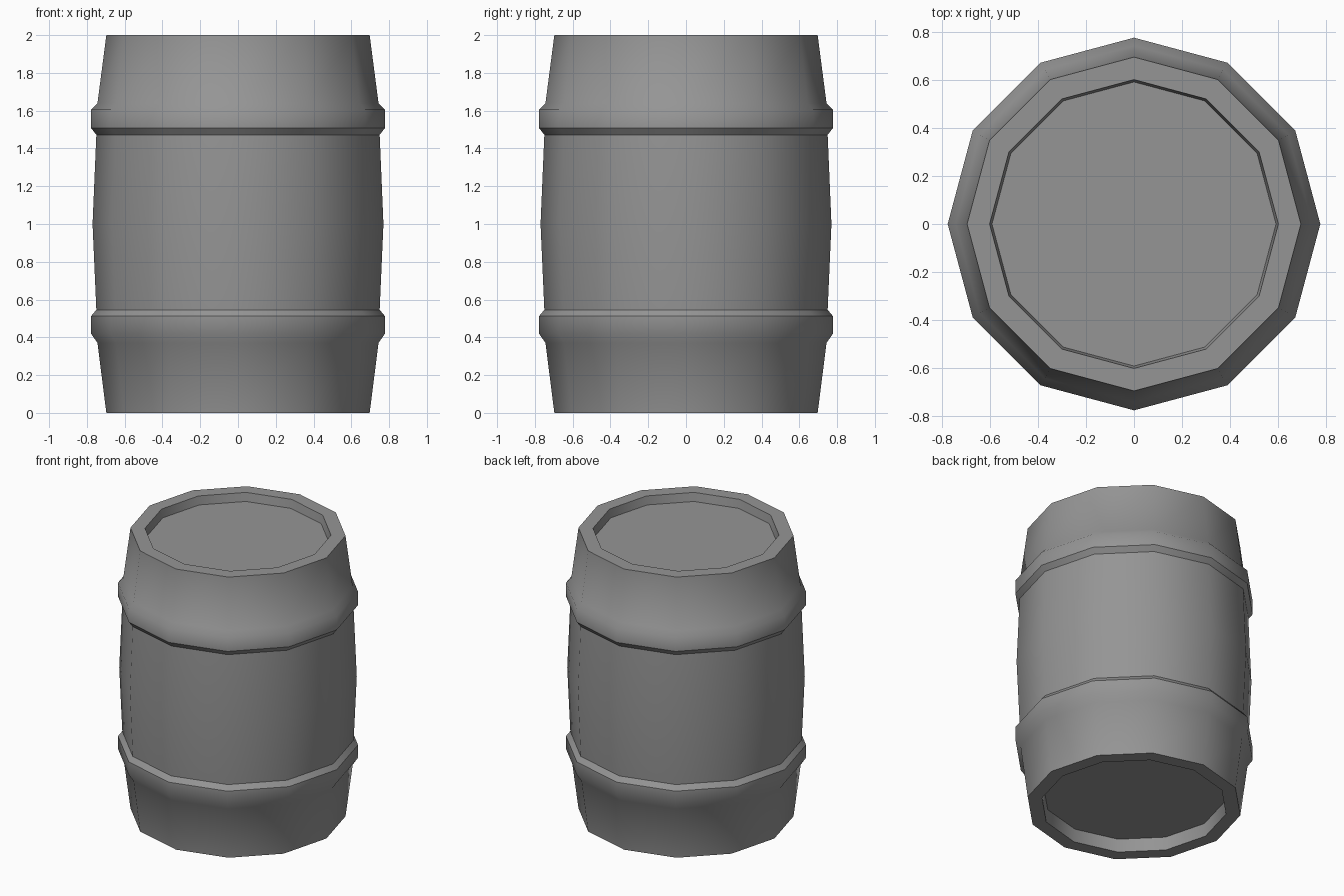
import bpy
import bmesh
from math import cos, sin, pi

cube = bpy.data.objects.get("Cube")
if cube:
    bpy.data.objects.remove(cube, do_unlink=True)

SIDES = 12

# Single flat grey
grey = bpy.data.materials.new("barrel_grey")
grey.use_nodes = True
COLOUR = (0.3, 0.3, 0.3, 1.0)
grey.diffuse_color = COLOUR
bsdf = grey.node_tree.nodes["Principled BSDF"]
bsdf.inputs["Base Color"].default_value = COLOUR
bsdf.inputs["Roughness"].default_value = 0.8

# Barrel profile from bottom recess to top recess: radius, height, hard crease
profile = [
    (0.593, 0.09, True),    # bottom panel
    (0.603, 0.00, True),    # bottom rim, inside
    (0.697, 0.00, True),    # bottom rim, outside
    (0.744, 0.37, False),
    (0.778, 0.42, False),   # lower hoop
    (0.778, 0.512, True),
    (0.75, 0.546, True),
    (0.77, 1.00, False),    # belly
    (0.75, 1.472, True),
    (0.778, 1.508, True),   # upper hoop
    (0.778, 1.605, False),
    (0.744, 1.64, False),
    (0.697, 2.00, True),    # top rim, outside
    (0.603, 2.00, True),    # top rim, inside
    (0.593, 1.94, True),    # lid panel
]


def lathe(name, points):
    """Revolve a profile round z and cap both ends."""
    bm = bmesh.new()
    rings = []
    for r, z, _ in points:
        rings.append([bm.verts.new((r * cos(2 * pi * i / SIDES),
                                    r * sin(2 * pi * i / SIDES), z))
                      for i in range(SIDES)])
    for low, high in zip(rings, rings[1:]):
        for i in range(SIDES):
            j = (i + 1) % SIDES
            bm.faces.new((low[i], low[j], high[j], high[i]))
    bm.faces.new(rings[0][::-1])
    bm.faces.new(rings[-1])
    bmesh.ops.recalc_face_normals(bm, faces=bm.faces)
    for face in bm.faces:
        face.smooth = True
    # Crisp rims and hoop lips, soft staves
    for ring, (_, _, hard) in zip(rings, points):
        for i in range(SIDES):
            edge = bm.edges.get((ring[i], ring[(i + 1) % SIDES]))
            edge.smooth = not hard
    mesh = bpy.data.meshes.new(name)
    bm.to_mesh(mesh)
    bm.free()
    mesh.materials.append(grey)
    obj = bpy.data.objects.new(name, mesh)
    bpy.context.scene.collection.objects.link(obj)
    return obj


lathe("barrel", profile)
